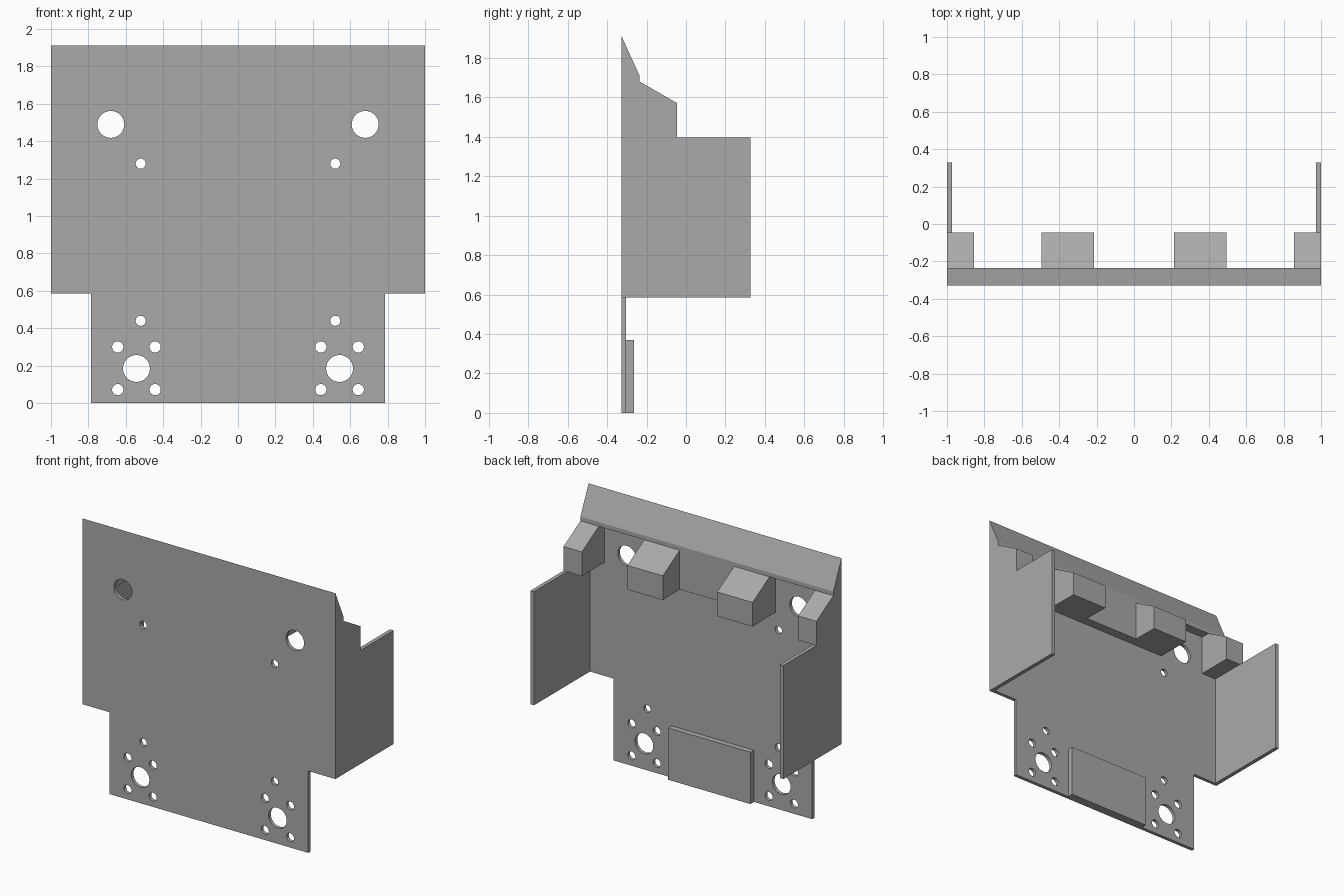
import bpy, bmesh, math
from mathutils import Matrix

if "Cube" in bpy.data.objects:
    bpy.data.objects.remove(bpy.data.objects["Cube"])

FRONT, BACK, LEDGE, REAR = -0.328, -0.303, -0.236, -0.045

grey = bpy.data.materials.new("plain grey")
grey.diffuse_color = (0.40, 0.40, 0.40, 1)
grey.use_nodes = True
grey.node_tree.nodes["Principled BSDF"].inputs["Base Color"].default_value = grey.diffuse_color


def prism(name, profile, x0, x1):
    """Extrude a (y, z) profile from x0 to x1."""
    bm = bmesh.new()
    face = bm.faces.new([bm.verts.new((x0, y, z)) for y, z in profile])
    ext = bmesh.ops.extrude_face_region(bm, geom=[face])
    verts = [g for g in ext["geom"] if isinstance(g, bmesh.types.BMVert)]
    bmesh.ops.translate(bm, vec=(x1 - x0, 0, 0), verts=verts)
    bmesh.ops.recalc_face_normals(bm, faces=bm.faces)
    mesh = bpy.data.meshes.new(name)
    bm.to_mesh(mesh)
    bm.free()
    mesh.materials.append(grey)
    ob = bpy.data.objects.new(name, mesh)
    bpy.context.collection.objects.link(ob)
    return ob


def box(name, x0, x1, y0, y1, z0, z1):
    return prism(name, [(y0, z0), (y1, z0), (y1, z1), (y0, z1)], x0, x1)


def circle(x, z, r, n=32):
    return [(x + r * math.cos(2 * math.pi * i / n),
             z + r * math.sin(2 * math.pi * i / n)) for i in range(n)]


# Main plate: stepped outline with drilled holes, filled and extruded
outline = [(-0.785, 0), (0.785, 0), (0.785, 0.585), (1, 0.585),
           (1, 1.68), (-1, 1.68), (-1, 0.585), (-0.785, 0.585)]
holes = [(0.68, 1.49, 0.072), (0.52, 1.28, 0.027), (0.52, 0.44, 0.027),
         (0.543, 0.185, 0.072), (0.643, 0.30, 0.03), (0.443, 0.30, 0.03),
         (0.643, 0.072, 0.03), (0.443, 0.072, 0.03)]
curve = bpy.data.curves.new("main_plate", "CURVE")
curve.dimensions = "2D"
curve.fill_mode = "BOTH"
curve.extrude = (BACK - FRONT) / 2
loops = [outline] + [circle(s * x, z, r) for x, z, r in holes for s in (-1, 1)]
for loop in loops:
    spline = curve.splines.new("POLY")
    spline.points.add(len(loop) - 1)
    for point, (x, z) in zip(spline.points, loop):
        point.co = (x, z, 0, 1)
    spline.use_cyclic_u = True
curve.materials.append(grey)
plate = bpy.data.objects.new("main_plate", curve)
bpy.context.collection.objects.link(plate)
plate.matrix_world = (Matrix.Translation((0, (FRONT + BACK) / 2, 0))
                      @ Matrix.Rotation(math.pi / 2, 4, "X"))
bpy.context.view_layer.objects.active = plate
plate.select_set(True)
bpy.ops.object.convert(target="MESH")
bpy.ops.object.shade_smooth_by_angle(angle=math.radians(30))

# Sloped lip along the top edge
prism("top_lip", [(FRONT, 1.68), (LEDGE, 1.68), (LEDGE, 1.71), (FRONT, 1.913)], -1, 1)

# Ledge joining the two middle blocks
box("middle_ledge", -0.495, 0.495, BACK, LEDGE, 1.40, 1.68)

# Pad at the bottom of the back
box("lower_pad", -0.325, 0.325, BACK, -0.263, 0, 0.37)

# Side walls and sloped support blocks, mirrored left and right
for side, s in (("left", -1), ("right", 1)):
    box(side + "_wall", s * 0.972, s * 1, BACK, 0.328, 0.585, 1.397)
    slope = [(REAR, 1.397), (REAR, 1.57), (LEDGE, 1.68)]
    prism(side + "_end_block", [(BACK, 1.397)] + slope + [(BACK, 1.68)], s * 0.855, s * 1)
    prism(side + "_middle_block", [(LEDGE, 1.40)] + slope, s * 0.215, s * 0.495)
